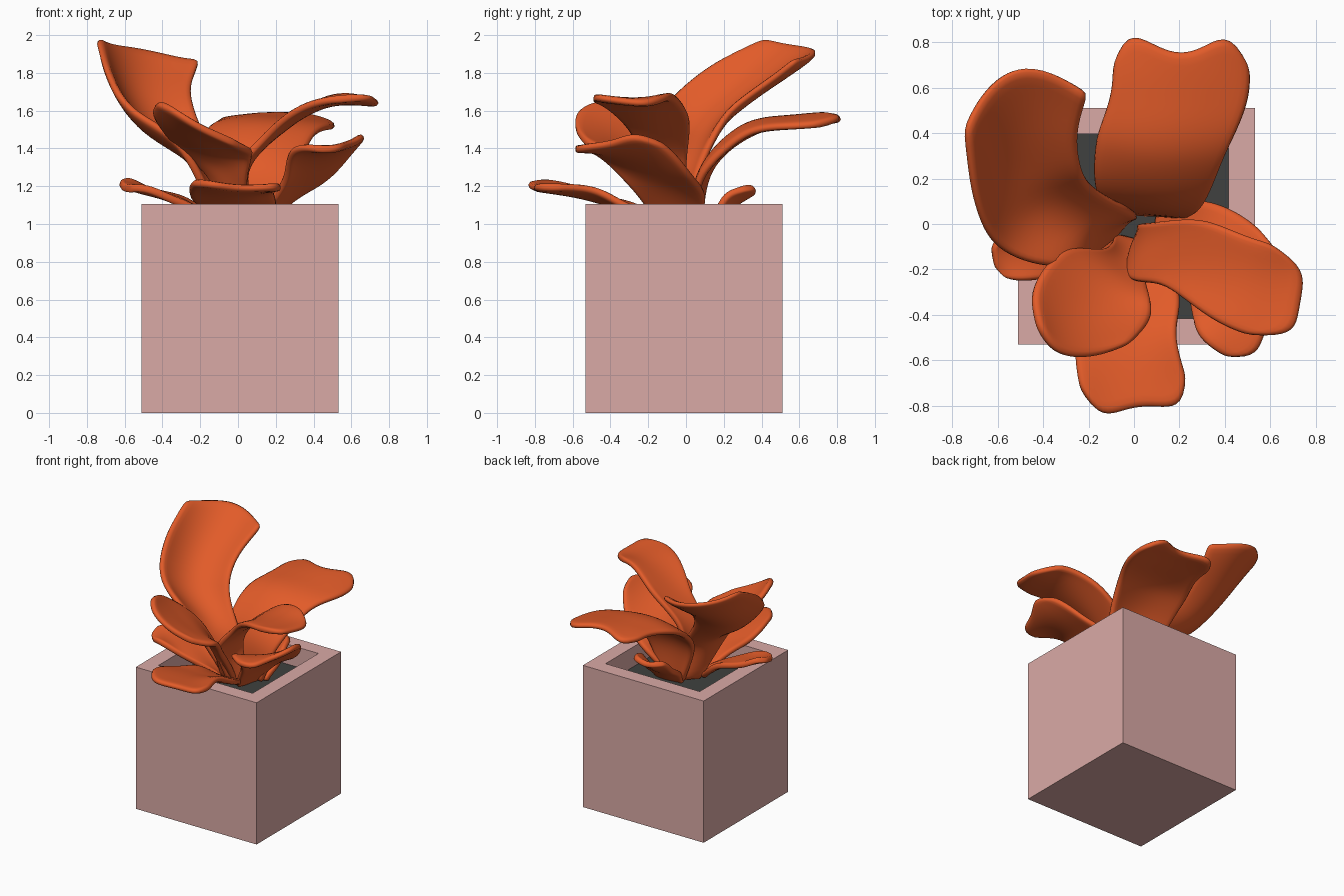
import bpy, bmesh, math
from mathutils import Vector

cube = bpy.data.objects.get("Cube")
if cube:
    bpy.data.objects.remove(cube, do_unlink=True)


def material(name, color):
    mat = bpy.data.materials.new(name)
    mat.use_nodes = True
    mat.diffuse_color = (*color, 1)
    mat.node_tree.nodes["Principled BSDF"].inputs["Base Color"].default_value = (*color, 1)
    mat.node_tree.nodes["Principled BSDF"].inputs["Roughness"].default_value = 0.8
    return mat


clay = material("dusty pink clay", (0.70, 0.40, 0.38))
earth = material("dark soil", (0.05, 0.053, 0.05))
orange = material("orange leaf", (0.76, 0.105, 0.022))


def add_object(name, bm, mat):
    bmesh.ops.recalc_face_normals(bm, faces=bm.faces)
    mesh = bpy.data.meshes.new(name)
    bm.to_mesh(mesh)
    bm.free()
    mesh.materials.append(mat)
    obj = bpy.data.objects.new(name, mesh)
    bpy.context.collection.objects.link(obj)
    return obj


# Square pot: a box with an inset, sunken top
CENTRE, SIDE, HEIGHT, WALL, SOIL = Vector((0.011, -0.01, 0)), 1.042, 1.105, 0.115, 0.95
bm = bmesh.new()
bmesh.ops.create_cube(bm, size=1)
bmesh.ops.scale(bm, vec=(SIDE, SIDE, HEIGHT), verts=bm.verts)
bmesh.ops.translate(bm, vec=CENTRE + Vector((0, 0, HEIGHT / 2)), verts=bm.verts)
top = max(bm.faces, key=lambda f: f.calc_center_median().z)
bmesh.ops.inset_region(bm, faces=[top], thickness=WALL, use_even_offset=True)
floor = bmesh.ops.extrude_face_region(bm, geom=[top])
bmesh.ops.translate(bm, vec=(0, 0, SOIL - 0.03 - HEIGHT),
                    verts=[v for v in floor["geom"] if isinstance(v, bmesh.types.BMVert)])
bmesh.ops.delete(bm, geom=[top], context="FACES")
add_object("pot", bm, clay)

# Soil slab filling the pot
bm = bmesh.new()
bmesh.ops.create_cube(bm, size=1)
bmesh.ops.scale(bm, vec=(SIDE - 2 * WALL, SIDE - 2 * WALL, 0.03), verts=bm.verts)
bmesh.ops.translate(bm, vec=CENTRE + Vector((0, 0, SOIL - 0.015)), verts=bm.verts)
add_object("soil", bm, earth)


def along(points, t):
    """Smooth curve through the points, t from 0 to 1."""
    p = [Vector(q) for q in points]
    p = [2 * p[0] - p[1]] + p + [2 * p[-1] - p[-2]]
    s = t * (len(p) - 3)
    i = max(0, min(int(s), len(p) - 4))
    f = s - i
    a, b, c, d = p[i:i + 4]
    return b + f * ((c - a) / 2 + f * (a - 2.5 * b + 2 * c - d / 2
                                       + f * (1.5 * (b - c) + (d - a) / 2)))


def leaf(name, left, right, cup=0.05, notch=0.08, corner=0.16, rows=18, cols=12):
    """Curved sheet between two edges, cupped across, with a lobed tip."""
    bm = bmesh.new()
    grid = []
    for r in range(rows + 1):
        line = []
        for c in range(cols + 1):
            u = 2 * c / cols - 1
            # Rounded corners and a notch (or bulge) in the middle of the tip
            t = r / rows * (1 - corner * abs(u) ** 5 - notch * (1 - u * u) ** 2)
            a, b = along(left, t), along(right, t)
            step = along(left, t) + along(right, t) - along(left, t - 0.02) - along(right, t - 0.02)
            normal = (b - a).cross(step).normalized()
            if normal.z < 0:
                normal = -normal
            depth = cup * min(1, t * 2) * (1 - u * u)
            wave = 0.012 * math.sin(t * 11 + u) * u * u
            line.append(bm.verts.new((a + b) / 2 + (b - a) * u / 2 + normal * (wave - depth)))
        grid.append(line)
    for lower, upper in zip(grid, grid[1:]):
        for c in range(cols):
            bm.faces.new((lower[c], lower[c + 1], upper[c + 1], upper[c]))
    obj = add_object(name, bm, orange)
    solid = obj.modifiers.new("thickness", "SOLIDIFY")
    solid.thickness, solid.offset = 0.042, 0
    smooth = obj.modifiers.new("rounding", "SUBSURF")
    smooth.levels = smooth.render_levels = 1
    for face in obj.data.polygons:
        face.use_smooth = True


# Upper leaves
leaf("back_leaf",
     [(-.02, .05, .95), (-.16, .14, 1.29), (-.17, .35, 1.49), (-.1, .6, 1.53), (-.1, .9, 1.53)],
     [(.18, .05, .95), (.3, .08, 1.26), (.4, .3, 1.46), (.51, .58, 1.51), (.49, .89, 1.56)],
     cup=-.04, notch=.11)
leaf("tall_leaf",
     [(-.08, -.05, .95), (-.3, -.18, 1.4), (-.57, -.12, 1.63), (-.7, .1, 1.81), (-.75, .46, 2.01)],
     [(0, .05, .95), (-.01, .06, 1.25), (-.2, .18, 1.52), (-.25, .36, 1.7), (-.19, .6, 1.9)],
     cup=.12, notch=-.08, corner=.03)
leaf("arching_leaf",
     [(.08, 0, .95), (.05, 0, 1.3), (.28, .02, 1.56), (.52, -.06, 1.67), (.77, -.14, 1.64)],
     [(0, -.12, .95), (-.02, -.24, 1.27), (.15, -.28, 1.47), (.4, -.45, 1.64), (.7, -.55, 1.7)],
     cup=.02, notch=0)
leaf("front_upright_leaf",
     [(-.08, -.05, .95), (-.14, -.12, 1.23), (-.31, -.11, 1.42), (-.45, -.3, 1.58), (-.4, -.54, 1.67)],
     [(.04, -.08, .95), (.05, -.22, 1.2), (.07, -.33, 1.34), (.06, -.44, 1.39), (-.06, -.57, 1.47)],
     cup=.04, notch=-.03, corner=.08)

# Side leaf and low outer leaves
leaf("side_leaf",
     [(.1, .05, .95), (.32, .1, 1.15), (.54, -.01, 1.31), (.71, -.24, 1.52)],
     [(.08, -.12, .95), (.23, -.3, 1.22), (.3, -.51, 1.39), (.52, -.65, 1.4)],
     cup=.02, notch=.04)
leaf("front_low_leaf",
     [(-.1, -.1, .97), (-.2, -.3, 1.1), (-.26, -.56, 1.18), (-.21, -.88, 1.24)],
     [(.1, -.1, .97), (.2, -.3, 1.1), (.19, -.52, 1.18), (.28, -.82, 1.22)],
     cup=.03, notch=.05)
leaf("left_low_leaf",
     [(-.1, -.05, .97), (-.3, .02, 1.13), (-.52, -.01, 1.2), (-.63, -.08, 1.24)],
     [(-.05, -.12, .97), (-.3, -.22, 1.12), (-.5, -.25, 1.18), (-.61, -.22, 1.2)],
     cup=.01, notch=0)
leaf("back_low_leaf",
     [(-.02, .05, .95), (-.04, .19, 1.1), (0, .35, 1.21)],
     [(.2, .08, .95), (.25, .19, 1.12), (.21, .36, 1.23)],
     cup=.04, notch=.04)
